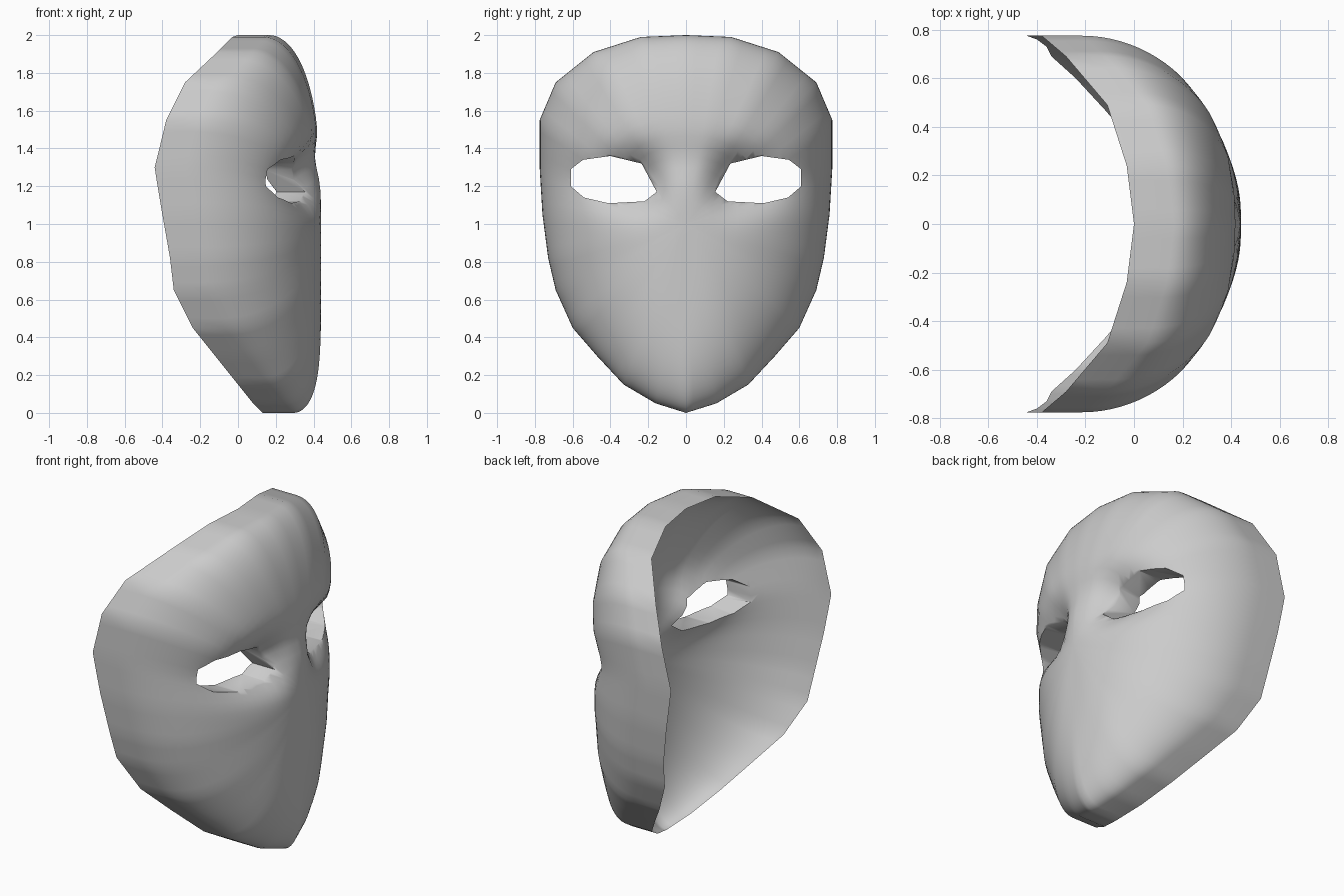
import bpy, bmesh
from math import sin, exp, pi

if "Cube" in bpy.data.objects:
    bpy.data.objects.remove(bpy.data.objects["Cube"])

# Half of the back rim, top to chin: y, z, x, roundness of the section towards the centre
HALF = [(0, 2.0, 0, 2.9), (.24, 1.99, -.03, 2.8), (.49, 1.91, -.11, 2.5), (.69, 1.75, -.28, 2.2),
        (.775, 1.55, -.38, 2.05), (.775, 1.3, -.44, 2.0), (.76, 1.05, -.40, 2.0), (.73, .82, -.36, 2.0),
        (.69, .65, -.34, 2.05), (.60, .45, -.24, 2.2), (.47, .30, -.12, 2.5), (.33, .15, 0, 3.1),
        (.16, .05, .08, 4.4), (0, 0, .13, 6.4)]
EYE = [(.155, 1.17), (.235, 1.32), (.40, 1.36), (.545, 1.34), (.61, 1.29),
       (.61, 1.20), (.54, 1.14), (.41, 1.11), (.22, 1.12)]
CZ, CX, THICK, RINGS, SUB = 1.0, .44, .165, 26, 4

full = HALF + [(-y, z, x, p) for y, z, x, p in HALF[-2:0:-1]]
rim = []
for i, a in enumerate(full):
    b = full[(i + 1) % len(full)]
    for k in range(SUB):
        t = k / SUB
        rim.append([u + (v - u) * t for u, v in zip(a, b)])


def relief(y, z):
    # Deep eye sockets beside the nose and the dip under the brow
    d = abs(y) - .25
    socket = .16 * exp(-(d / (.12 if d < 0 else .25)) ** 2 - ((z - 1.23) / .14) ** 2)
    brow = .025 * exp(-(y / .3) ** 2 - ((z - 1.35) / .1) ** 2)
    return socket + brow


def shell(bm, shift, depth):
    # Domed skin from the centre out to the rim; returns its edge loop
    top = CX - THICK + shift
    centre = bm.verts.new((top, 0, CZ))
    prev = None
    for r in range(1, RINGS + 1):
        s = sin(pi / 2 * r / RINGS)
        ring = []
        for y, z, x, p in rim:
            yy, zz = s * y, CZ + s * (z - CZ)
            h = max(0, 1 - s ** p) ** .5
            x0 = x + shift
            ring.append(bm.verts.new((x0 + (top - x0) * h - depth * relief(yy, zz), yy, zz)))
        bridge(bm, prev, ring, centre)
        prev = ring
    return prev


def bridge(bm, a, b, centre=None):
    n = len(b)
    for i in range(n):
        j = (i + 1) % n
        if a:
            bm.faces.new((a[i], a[j], b[j], b[i]))
        else:
            bm.faces.new((centre, b[j], b[i]))


def make(name, bm):
    bmesh.ops.recalc_face_normals(bm, faces=bm.faces)
    me = bpy.data.meshes.new(name)
    bm.to_mesh(me)
    bm.free()
    ob = bpy.data.objects.new(name, me)
    bpy.context.collection.objects.link(ob)
    return ob


# Mask body: front skin, back skin and the wide outward-facing rim band
bm = bmesh.new()
outer = shell(bm, THICK, 1)
inner = shell(bm, 0, .8)
bridge(bm, outer, inner)
mask = make("mask", bm)

# Eye openings
bpy.context.view_layer.objects.active = mask
mask.select_set(True)
for side in (1, -1):
    bm = bmesh.new()
    face = bm.faces.new([bm.verts.new((-.3, side * y, z)) for y, z in EYE])
    ext = bmesh.ops.extrude_face_region(bm, geom=[face])
    bmesh.ops.translate(bm, vec=(1.2, 0, 0),
                        verts=[g for g in ext["geom"] if isinstance(g, bmesh.types.BMVert)])
    cutter = make("eye_cutter", bm)
    cutter.hide_render = True
    mod = mask.modifiers.new("eye", 'BOOLEAN')
    mod.operation, mod.solver, mod.object = 'DIFFERENCE', 'EXACT', cutter
    bpy.ops.object.modifier_apply(modifier=mod.name)
    bpy.data.objects.remove(cutter)

bpy.ops.object.shade_smooth_by_angle(angle=pi / 3)
